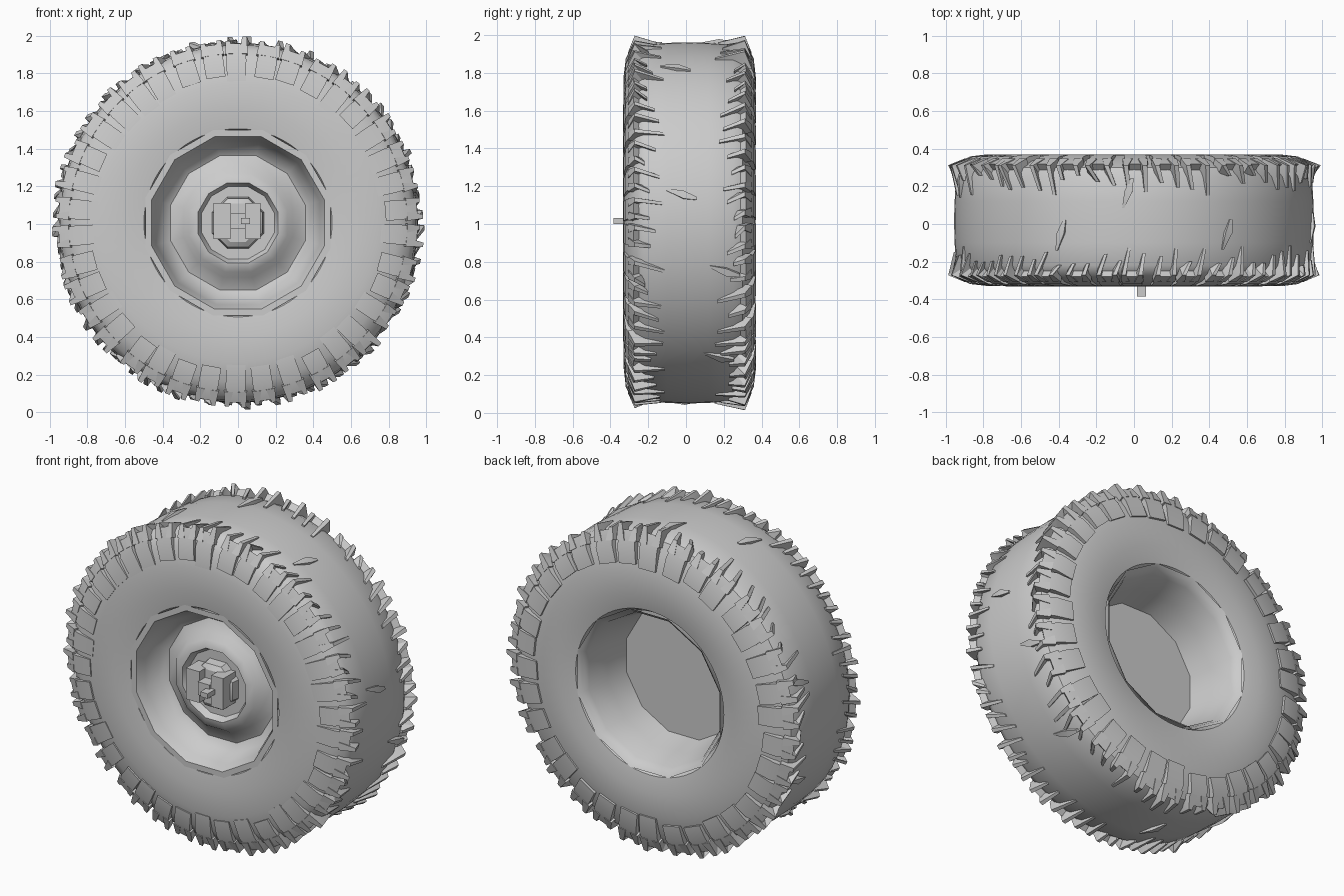
import bpy, bmesh, random
from math import sin, cos, pi, radians

if "Cube" in bpy.data.objects:
    bpy.data.objects.remove(bpy.data.objects["Cube"])

random.seed(4)
CZ = 1.006  # axle height; the axle runs along y


def polar(r, a, y):
    return (r * sin(a), y, CZ + r * cos(a))


def finish(name, bm, angle=35):
    bmesh.ops.recalc_face_normals(bm, faces=bm.faces)
    mesh = bpy.data.meshes.new(name)
    bm.to_mesh(mesh)
    bm.free()
    ob = bpy.data.objects.new(name, mesh)
    bpy.context.collection.objects.link(ob)
    bpy.context.view_layer.objects.active = ob
    ob.select_set(True)
    bpy.ops.object.shade_smooth_by_angle(angle=radians(angle))
    ob.select_set(False)
    return ob


def lathe(name, profile, sides, closed=False, angle=35, phase=0.0):
    """Spin an (r, y) profile about the axle; r = 0 makes a closed tip."""
    bm = bmesh.new()
    rings = []
    for r, y in profile:
        if r == 0:
            rings.append([bm.verts.new(polar(0, 0, y))] * sides)
        else:
            rings.append([bm.verts.new(polar(r, 2 * pi * (i + phase) / sides, y))
                          for i in range(sides)])
    pairs = list(zip(rings, rings[1:]))
    if closed:
        pairs.append((rings[-1], rings[0]))
    for a, b in pairs:
        for i in range(sides):
            j = (i + 1) % sides
            bm.faces.new(list(dict.fromkeys([a[i], a[j], b[j], b[i]])))
    return finish(name, bm, angle)


def strip(bm, stations):
    """Closed bar through stations of (angle, half_angle, outer (r, y), inner (r, y))."""
    rings = []
    for a, h, (ro, yo), (ri, yi) in stations:
        rings.append([bm.verts.new(polar(*p)) for p in
                      ((ro, a - h, yo), (ro, a + h, yo), (ri, a + h, yi), (ri, a - h, yi))])
    for p, q in zip(rings, rings[1:]):
        for i in range(4):
            j = (i + 1) % 4
            bm.faces.new((p[i], p[j], q[j], q[i]))
    bm.faces.new(rings[0])
    bm.faces.new(rings[-1])


# Tyre carcass
lathe("tyre", [(0.47, 0.30), (0.50, 0.35), (0.60, 0.369), (0.74, 0.363), (0.85, 0.335),
               (0.92, 0.30), (0.945, 0.25), (0.953, 0.12), (0.956, 0.02), (0.953, -0.10),
               (0.945, -0.22), (0.92, -0.265), (0.85, -0.305), (0.74, -0.329),
               (0.60, -0.333), (0.50, -0.32), (0.47, -0.27)], 64, closed=True)


# Shoulder lugs: sidewall wedge, corner, and slanted spikes onto the tread
def shoulder_lugs(name, side, count):
    bm = bmesh.new()
    mid = 0.02

    def at(r, d):  # d = distance from the tyre's middle plane
        return (r, mid + side * d)

    for i in range(count):
        a = 2 * pi * (i + random.uniform(-0.12, 0.12)) / count
        inner = random.uniform(0.75, 0.79)
        slant = random.uniform(0.01, 0.05)
        h = pi / count
        strip(bm, [
            (a, h * 0.80, at(inner, 0.350), at(inner, 0.31)),
            (a, h * 0.74, at(0.87, 0.339), at(0.86, 0.29)),
            (a, h * 0.58, at(0.955, 0.298), at(0.91, 0.25))])
        # pronged outer edge running onto the tread
        for s in (-1, 1):
            reach = random.uniform(0.13, 0.24)
            top = random.uniform(0.965, 0.994)
            strip(bm, [
                (a + s * h * 0.5, h * 0.32, at(0.90, 0.328), at(0.88, 0.27)),
                (a + s * h * 0.55, h * 0.14, at(top, 0.292), at(0.93, 0.25)),
                (a + s * h * 0.5 + slant, h * 0.10, at(0.957, reach), at(0.94, reach))])
    return finish(name, bm, 25)


shoulder_lugs("front_tread_lugs", -1, 38)
shoulder_lugs("back_tread_lugs", 1, 34)

# Scattered slivers of the worn centre tread
bm = bmesh.new()
for i in range(10):
    a = 2 * pi * (i + random.uniform(-0.3, 0.3)) / 10
    y = random.choice((-0.12, 0.08, 0.12)) + random.uniform(-0.03, 0.03)
    strip(bm, [(a, 0.006, (0.957, y), (0.94, y)),
               (a + 0.03, 0.022, (0.973, y + 0.09), (0.94, y + 0.09)),
               (a + 0.05, 0.008, (0.962, y + 0.16), (0.94, y + 0.16))])
finish("centre_tread_slivers", bm, 25)

# Rim: rear barrel with flat web, and the dished front face
lathe("rim_barrel", [(0.50, 0.355), (0.48, 0.34), (0.46, 0.30), (0.43, 0.16),
                     (0.40, 0.02), (0, 0.02)], 12, angle=40, phase=0.5)
lathe("rim_face", [(0.51, -0.325), (0.475, -0.325), (0.45, -0.27), (0.42, -0.18),
                   (0.37, -0.15), (0.30, -0.18), (0.27, -0.22), (0.22, -0.23),
                   (0.20, -0.19), (0, -0.19)], 12, angle=45, phase=0.5)

# Hub cap with a two-lobed nut and a small centre pin
lathe("hub_cap", [(0.15, -0.18), (0.14, -0.24), (0.11, -0.26), (0, -0.26)], 8, phase=0.5)
bm = bmesh.new()
for x, y, w, d, h in ((-0.085, -0.255, 0.09, 0.12, 0.19), (0.08, -0.255, 0.08, 0.12, 0.19),
                      (0, -0.27, 0.08, 0.12, 0.08), (0.04, -0.335, 0.05, 0.10, 0.03)):
    made = bmesh.ops.create_cube(bm, size=1)["verts"]
    bmesh.ops.scale(bm, vec=(w, d, h), verts=made)
    bmesh.ops.translate(bm, vec=(x, y, CZ + 0.01), verts=made)
finish("hub_nut", bm)
